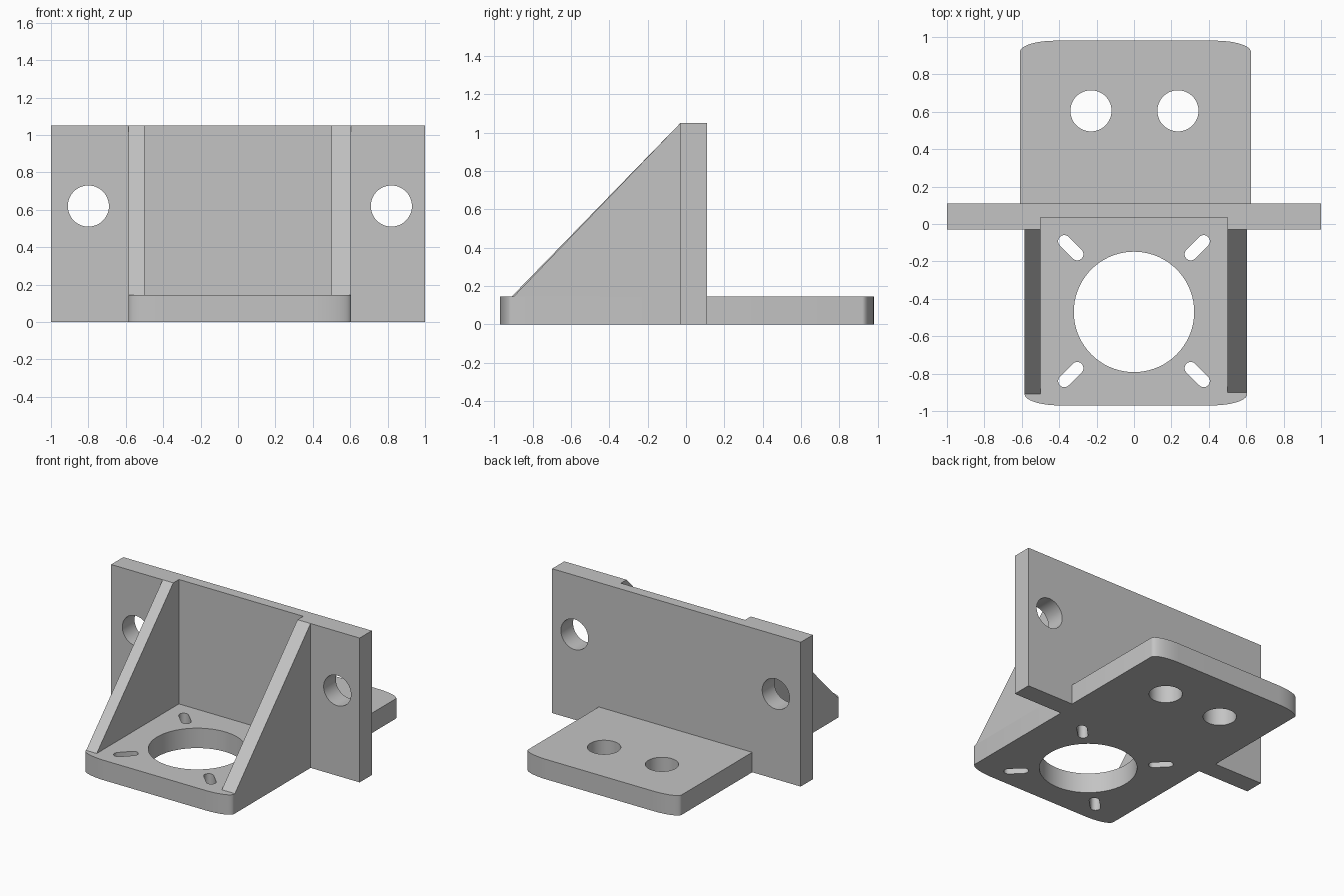
import bpy, bmesh
from math import sin, cos, pi, radians
from mathutils import Vector, Matrix

cube = bpy.data.objects.get("Cube")
if cube:
    bpy.data.objects.remove(cube, do_unlink=True)

grey = bpy.data.materials.new("plain grey")
grey.use_nodes = True
colour = (0.55, 0.55, 0.55, 1)
grey.diffuse_color = colour
grey.node_tree.nodes["Principled BSDF"].inputs["Base Color"].default_value = colour

BASE_T, WALL_H = 0.145, 1.05
WALL_FRONT, WALL_BACK, RECESS = -0.03, 0.11, 0.035


def prism(name, points, offset):
    """Extrude a closed 3D outline along an offset vector."""
    bm = bmesh.new()
    face = bm.faces.new([bm.verts.new(p) for p in points])
    result = bmesh.ops.extrude_face_region(bm, geom=[face])
    verts = [g for g in result["geom"] if isinstance(g, bmesh.types.BMVert)]
    bmesh.ops.translate(bm, verts=verts, vec=offset)
    bmesh.ops.recalc_face_normals(bm, faces=bm.faces)
    mesh = bpy.data.meshes.new(name)
    bm.to_mesh(mesh)
    bm.free()
    mesh.materials.append(grey)
    obj = bpy.data.objects.new(name, mesh)
    bpy.context.collection.objects.link(obj)
    return obj


def slot_outline(radius, half_length=0.0, steps=24):
    """Circle, or a stadium along x when half_length is set."""
    points = []
    for side in (1, -1):
        for i in range(steps + (1 if half_length else 0)):
            a = pi * i / steps - pi / 2
            points.append(Vector((side * (half_length + radius * cos(a)),
                                  side * radius * sin(a), 0)))
    return points


def cut(obj, outline, matrix):
    """Punch an outline through a part along its local z."""
    points = [matrix @ (p + Vector((0, 0, -0.3))) for p in outline]
    cutter = prism("cutter", points, matrix.to_3x3() @ Vector((0, 0, 0.6)))
    cutter.hide_render = True
    mod = obj.modifiers.new("hole", 'BOOLEAN')
    mod.operation, mod.solver, mod.object = 'DIFFERENCE', 'EXACT', cutter
    bpy.context.view_layer.objects.active = obj
    bpy.ops.object.modifier_apply(modifier=mod.name)
    bpy.data.objects.remove(cutter, do_unlink=True)


def rounded_end(x0, x1, y_end, rx=0.19, ry=0.06, steps=14):
    """Outer end of a base slab with elliptical corners, from x0 to x1."""
    s = 1 if y_end > 0 else -1
    arc = [(rx * (1 - cos(t)), ry * (sin(t) - 1) * s)
           for t in (pi / 2 * i / steps for i in range(steps + 1))]
    return ([(x0 + dx, y_end + dy, 0) for dx, dy in arc]
            + [(x1 - dx, y_end + dy, 0) for dx, dy in reversed(arc)])


# Upright wall, recessed between the gussets
wall = prism("upright_wall", [
    (-1, WALL_BACK, 0), (-1, WALL_FRONT, 0), (-0.5, WALL_FRONT, 0), (-0.5, RECESS, 0),
    (0.5, RECESS, 0), (0.5, WALL_FRONT, 0), (1, WALL_FRONT, 0), (1, WALL_BACK, 0)],
    (0, 0, WALL_H))
for x in (-0.80, 0.82):
    cut(wall, slot_outline(0.11),
        Matrix.Translation((x, 0.04, 0.62)) @ Matrix.Rotation(pi / 2, 4, 'X'))

# Front base, filling the recess at the foot of the wall
front = prism("front_base", rounded_end(-0.585, 0.605, -0.97) + [
    (0.605, WALL_FRONT, 0), (0.5, WALL_FRONT, 0), (0.5, RECESS, 0),
    (-0.5, RECESS, 0), (-0.5, WALL_FRONT, 0), (-0.585, WALL_FRONT, 0)],
    (0, 0, BASE_T))
cut(front, slot_outline(0.322, steps=36), Matrix.Translation((0, -0.47, 0)))

# Diagonal mounting slots around the large opening
for sx in (-1, 1):
    for sy in (-1, 1):
        place = Matrix.Translation((sx * 0.338, -0.466 + sy * 0.339, 0))
        cut(front, slot_outline(0.033, 0.049, 10),
            place @ Matrix.Rotation(sx * sy * pi / 4, 4, 'Z'))

# Back base with two bolt holes
back = prism("back_base", rounded_end(-0.61, 0.625, 0.98) + [
    (0.625, WALL_BACK, 0), (-0.61, WALL_BACK, 0)], (0, 0, BASE_T))
for x in (-0.23, 0.235):
    cut(back, slot_outline(0.11), Matrix.Translation((x, 0.605, 0)))

# Triangular side gussets
parts = [wall, front, back]
for name, x0, x1, toe in (("right_gusset", -0.585, -0.5, -0.91),
                          ("left_gusset", 0.5, 0.605, -0.90)):
    parts.append(prism(name, [(x0, toe, BASE_T), (x0, WALL_FRONT, BASE_T),
                              (x0, WALL_FRONT, WALL_H)], (x1 - x0, 0, 0)))

# Smooth round holes and corners, keep the edges crisp
bpy.ops.object.select_all(action='DESELECT')
for obj in parts:
    obj.select_set(True)
bpy.context.view_layer.objects.active = wall
bpy.ops.object.shade_smooth_by_angle(angle=radians(30))
